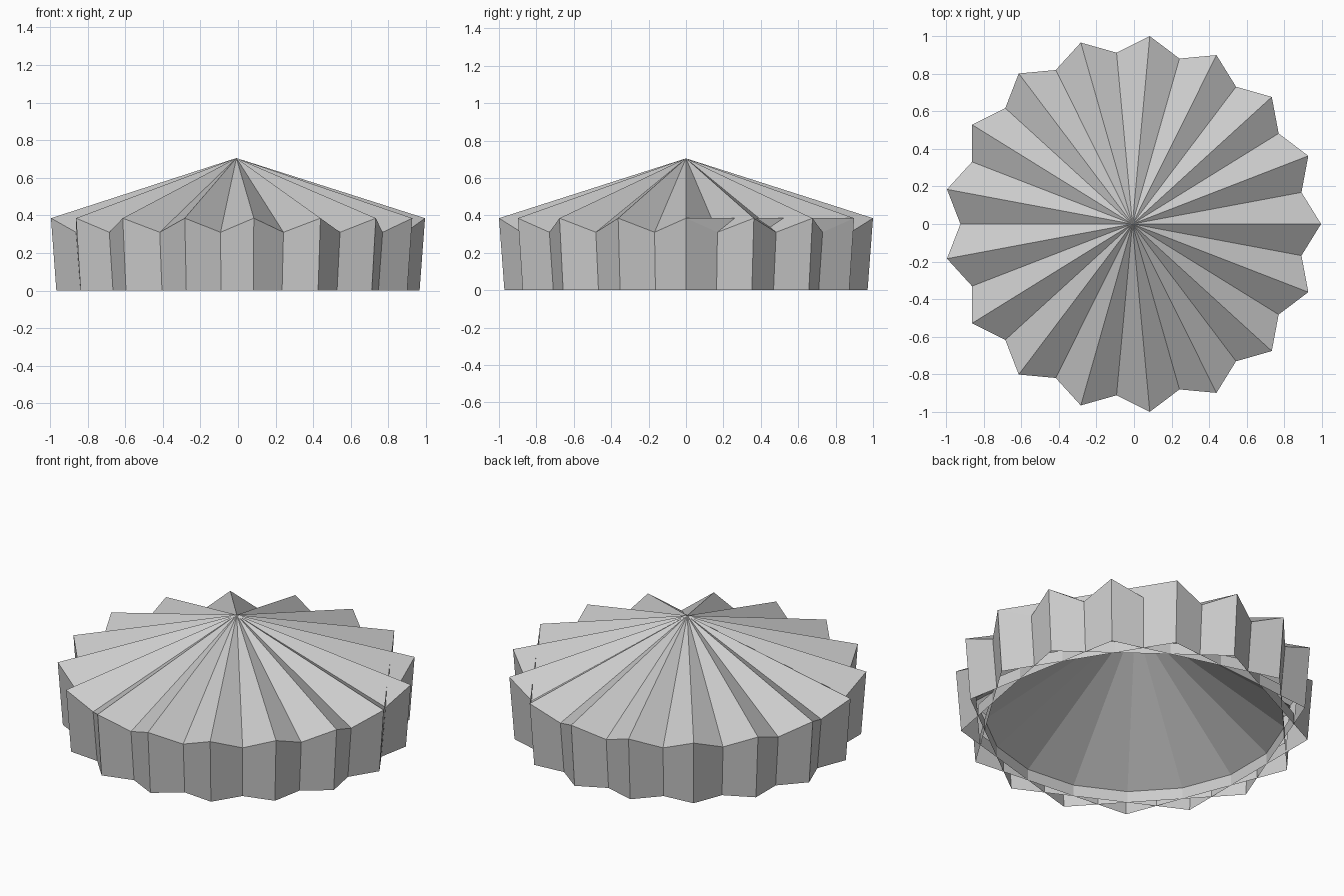
import bpy
import math

cube = bpy.data.objects.get("Cube")
if cube:
    bpy.data.objects.remove(cube, do_unlink=True)

N = 17                       # number of pleats
STEP = 2 * math.pi / N
CX = -0.0085                 # axis offset that centres the odd-sided star
R_TOP, R_BOTTOM = 1.004, 0.975
Z_TIP, Z_VALLEY, Z_APEX, Z_RIM = 0.385, 0.31, 0.705, 0.07
# valley radius of a star whose edges join every third tip
VALLEY = math.cos(1.5 * STEP) / math.cos(STEP)
INNER = math.cos(1.5 * STEP) / math.cos(0.5 * STEP)

grey = bpy.data.materials.new("light_grey")
grey.use_nodes = True
colour = (0.6, 0.6, 0.6, 1.0)
grey.diffuse_color = colour
grey.node_tree.nodes["Principled BSDF"].inputs["Base Color"].default_value = colour


def polar(radius, turn, z):
    """Point at a given number of pleat steps around the axis."""
    a = turn * STEP
    return (CX + radius * math.cos(a), radius * math.sin(a), z)


def build(name, verts, faces):
    mesh = bpy.data.meshes.new(name)
    mesh.from_pydata(verts, [], faces)
    mesh.materials.append(grey)
    mesh.update()
    obj = bpy.data.objects.new(name, mesh)
    bpy.context.collection.objects.link(obj)
    return obj


def star_ring(radius, z_tip, z_valley):
    return [polar(radius * (VALLEY if i % 2 else 1), i / 2, z_valley if i % 2 else z_tip)
            for i in range(2 * N)]


# Pleated roof
M = 2 * N
top = star_ring(R_TOP, Z_TIP, Z_VALLEY)
build("pleated_roof", top + [(CX, 0, Z_APEX)],
      [(i, (i + 1) % M, M) for i in range(M)])

# Zigzag side wall, leaning in slightly at the foot
bottom = star_ring(R_BOTTOM, 0, 0)
build("pleated_wall", bottom + top,
      [(i, (i + 1) % M, M + (i + 1) % M, M + i) for i in range(M)])

# Low crossing strips inside the wall, each between two valleys of a star edge
verts, faces = [], []
for k in range(N):
    a, b = k + 0.5, k + 2.5
    r = R_BOTTOM * VALLEY
    n = len(verts)
    verts += [polar(r, a, 0), polar(r, b, 0), polar(r, b, Z_RIM), polar(r, a, Z_RIM)]
    faces.append((n, n + 1, n + 2, n + 3))
build("inner_rim_strips", verts, faces)

# Hollow ceiling inside the rim
verts = [polar(R_BOTTOM * INNER, i, Z_RIM) for i in range(N)] + [(CX, 0, Z_APEX - 0.015)]
build("inner_ceiling", verts, [((i + 1) % N, i, N) for i in range(N)])

# Flat upright seam joining two tips, just breaking through the roof valleys
r = R_TOP * VALLEY
build("seam_panel",
      [polar(R_TOP, 0, Z_TIP), polar(r, 0.5, Z_VALLEY),
       polar(r, 2.5, Z_VALLEY), polar(R_TOP, 3, Z_TIP)],
      [(0, 1, 2, 3)])
